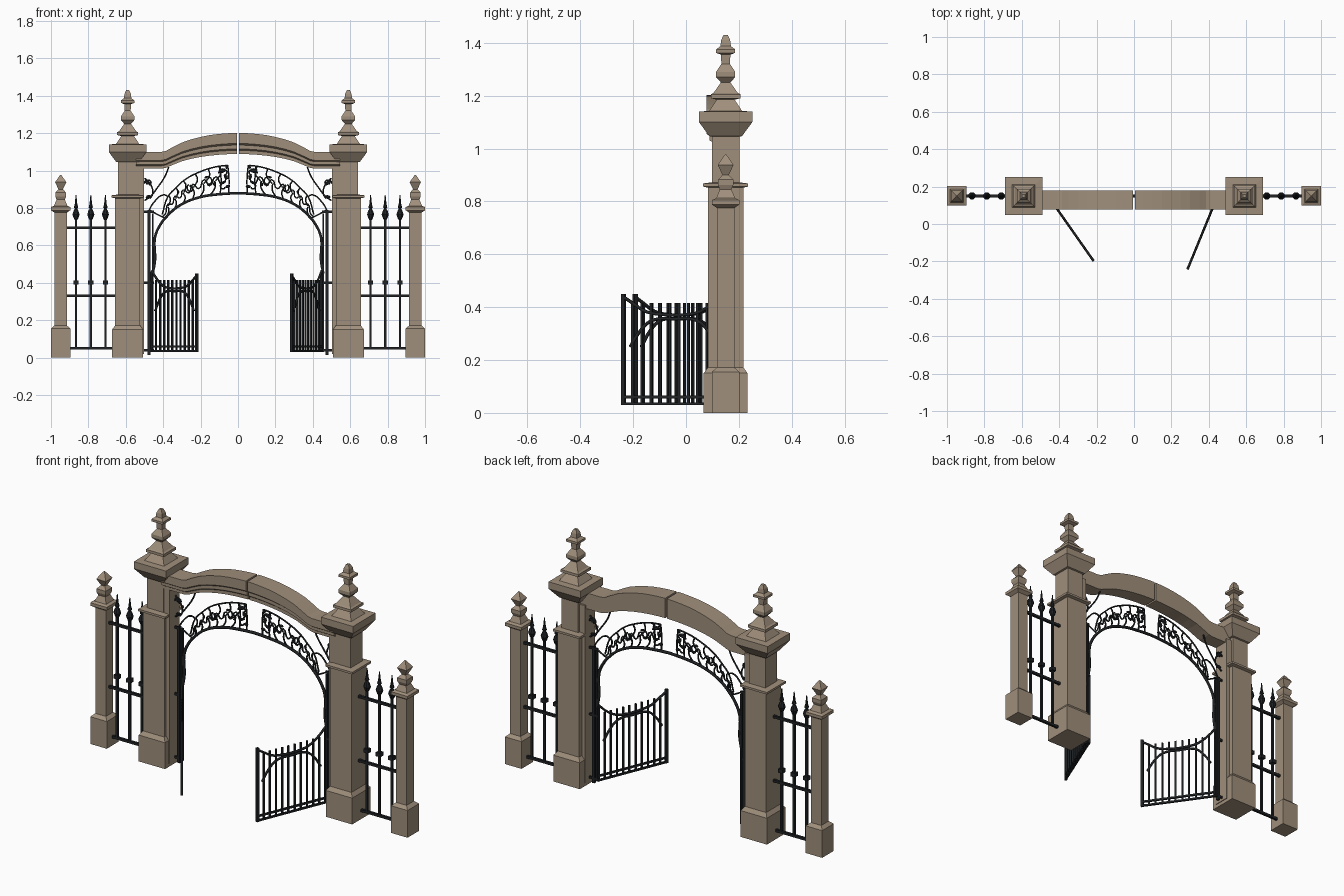
import bpy, bmesh, math
from mathutils import Matrix, Vector

if "Cube" in bpy.data.objects:
    bpy.data.objects.remove(bpy.data.objects["Cube"])

def material(name, rgb):
    m = bpy.data.materials.new(name)
    m.diffuse_color = (*rgb, 1)
    m.use_nodes = True
    m.node_tree.nodes["Principled BSDF"].inputs["Base Color"].default_value = m.diffuse_color
    return m

STONE = material("warm_stone", (0.35, 0.275, 0.20))
IRON = material("black_iron", (0.014, 0.016, 0.018))
YC = 0.15                      # depth of the wall line

def finish(bm, name, mat):
    bmesh.ops.recalc_face_normals(bm, faces=bm.faces)
    me = bpy.data.meshes.new(name)
    bm.to_mesh(me)
    bm.free()
    me.materials.append(mat)
    ob = bpy.data.objects.new(name, me)
    bpy.context.collection.objects.link(ob)
    return ob

def box(bm, x0, x1, y0, y1, z0, z1):
    m = Matrix.Translation(((x0 + x1) / 2, (y0 + y1) / 2, (z0 + z1) / 2))
    bmesh.ops.create_cube(bm, size=1, matrix=m @ Matrix.Diagonal((abs(x1 - x0), y1 - y0, z1 - z0, 1)))

def loft(bm, cx, cy, profile, sides=4):
    """Stack of regular rings; profile holds (z, half width)."""
    rings = []
    k = 1 / math.cos(math.pi / sides)
    for z, h in profile:
        rings.append([bm.verts.new((cx + h * k * math.cos((i + .5) * math.tau / sides),
                                    cy + h * k * math.sin((i + .5) * math.tau / sides), z))
                      for i in range(sides)])
    for a, b in zip(rings, rings[1:]):
        for i in range(sides):
            j = (i + 1) % sides
            bm.faces.new((a[i], a[j], b[j], b[i]))
    bm.faces.new(rings[0])
    bm.faces.new(rings[-1])

def rods(name, paths, r):
    """Smooth iron rods through (x, z) points in the wall plane."""
    cu = bpy.data.curves.new(name, 'CURVE')
    cu.dimensions = '3D'
    cu.bevel_depth, cu.bevel_resolution, cu.resolution_u = r, 1, 4
    cu.use_fill_caps = True
    for pts in paths:
        sp = cu.splines.new('BEZIER')
        sp.bezier_points.add(len(pts) - 1)
        for bp, (x, z) in zip(sp.bezier_points, pts):
            bp.co = (x, 0, z)
            bp.handle_left_type = bp.handle_right_type = 'AUTO'
    ob = bpy.data.objects.new(name, cu)
    bpy.context.collection.objects.link(ob)
    bpy.ops.object.select_all(action='DESELECT')
    bpy.context.view_layer.objects.active = ob
    ob.select_set(True)
    bpy.ops.object.convert(target='MESH')
    ob = bpy.context.object
    ob.data.materials.clear()
    ob.data.materials.append(IRON)
    return ob

def along(pts, t):
    """Point at fraction t of a polyline."""
    f = min(max(t, 0), .9999) * (len(pts) - 1)
    i = int(f)
    return Vector(pts[i]).lerp(Vector(pts[i + 1]), f - i)

MAIN = [(0, .083), (.15, .083), (.172, .067), (.852, .067), (.856, .085), (.868, .085), (.872, .052),
        (1.045, .052), (1.047, .062), (1.10, .101), (1.14, .101), (1.142, .062), (1.185, .034), (1.19, .056),
        (1.205, .056), (1.21, .046), (1.25, .018), (1.27, .036), (1.29, .036), (1.32, .016),
        (1.355, .018), (1.362, .036), (1.375, .036), (1.387, .02), (1.41, .017), (1.43, .008)]
SIDE = [(0, .052), (.155, .052), (.172, .033), (.775, .033), (.788, .052), (.805, .052), (.812, .036),
        (.845, .022), (.862, .029), (.882, .029), (.90, .012), (.938, .030), (.977, .003)]
SPEAR = [(.735, .006), (.745, .012), (.765, .019), (.785, .013), (.797, .006), (.803, .012),
         (.82, .007), (.87, .002)]
# Lintel outline: x, bottom z, top z
ARCH = [(.545, 1.01, 1.10), (.41, 1.01, 1.10), (.385, 1.015, 1.105), (.35, 1.03, 1.125), (.30, 1.05, 1.15),
        (.25, 1.063, 1.167), (.20, 1.073, 1.18), (.15, 1.08, 1.19), (.10, 1.085, 1.196), (.05, 1.088, 1.20),
        (.005, 1.089, 1.202)]
# Lintel section: y, height fraction
SECTION = [(.18, 1), (.077, 1), (.077, .50), (.088, .42), (.088, .24), (.098, .17), (.098, 0), (.18, 0)]

# Scrollwork outlines
INNER = [(.40, .735), (.36, .78), (.31, .815), (.25, .842), (.203, .858), (.14, .87), (.05, .879)]
OUTER = [(.405, .765), (.375, .86), (.33, .91), (.283, .952), (.20, .995), (.12, 1.02), (.06, 1.028)]

def between(t, f):
    return tuple(along(INNER, t).lerp(along(OUTER, t), f))

def spiral(cx, cz, r, start, turn):
    return [(cx + r * (1 - i / 8) * math.cos(start + turn * i * .75),
             cz + r * (1 - i / 8) * math.sin(start + turn * i * .75)) for i in range(7)]

for s, tag in ((1, "right"), (-1, "left")):
    # Stone pillars
    bm = bmesh.new()
    loft(bm, s * .59, YC, MAIN)
    finish(bm, f"main_pillar_{tag}", STONE)
    bm = bmesh.new()
    loft(bm, s * .948, YC, SIDE)
    finish(bm, f"side_pillar_{tag}", STONE)
    bm = bmesh.new()
    box(bm, s * .503, s * .56, .10, .19, .02, 1.03)
    finish(bm, f"pilaster_{tag}", STONE)

    # Moulded half of the lintel
    bm = bmesh.new()
    rings = [[bm.verts.new((s * x, y, zb + (zt - zb) * f)) for y, f in SECTION] for x, zb, zt in ARCH]
    n = len(SECTION)
    for a, b in zip(rings, rings[1:]):
        for i in range(n):
            bm.faces.new((a[i], a[(i + 1) % n], b[(i + 1) % n], b[i]))
    bm.faces.new(rings[0])
    bm.faces.new(rings[-1])
    finish(bm, f"lintel_{tag}", STONE)

    # Side fence with spear tops
    bm = bmesh.new()
    for z in (.05, .33, .695):
        box(bm, s * .65, s * .92, YC - .007, YC + .007, z - .007, z + .007)
    for x in (.866, .787, .709):
        box(bm, s * x - .006, s * x + .006, YC - .006, YC + .006, .05, .74)
        box(bm, s * x - .014, s * x + .014, YC - .014, YC + .014, .39, .412)
        loft(bm, s * x, YC, SPEAR, 8)
    finish(bm, f"side_fence_{tag}", IRON)

    # Gate posts beside the pillars
    bm = bmesh.new()
    box(bm, s * .467, s * .483, YC - .008, YC + .008, .015, .79)
    box(bm, s * .451, s * .461, YC - .006, YC + .006, .03, .77)
    for z in (.04, .40, .78):
        box(bm, s * .45, s * .505, YC - .005, YC + .005, z - .006, z + .006)
    finish(bm, f"gate_post_{tag}", IRON)

    # Overhead iron arch
    arch = [(.456, .45), (.444, .52), (.444, .643), (.417, .708), (.38, .756), (.31, .815),
            (.203, .858), (.096, .874), (0, .88)]
    rods(f"iron_arch_{tag}", [[(s * x, z) for x, z in arch]], .008).location.y = YC

    # Scrollwork: outer rim, wavy middle branch, staggered ribs, curls, bracket
    paths = [OUTER, [(.05, .88), (.048, .95), (.055, 1.03)], [(.095, .875), (.09, .95), (.10, 1.02)],
             [between(i / 14, .5 + .14 * (-1) ** i) for i in range(15)]]
    for i in range(1, 7):
        t = i / 7
        paths.append([between(t - .05, 0), between(t, .25), between(t - .01, .5)])
        paths.append([between(t, .5), between(t + .06, .75), between(t + .04, 1)])
    paths += [spiral(.075, .985, .03, 0, 1), spiral(.075, .915, .028, 2, -1),
              spiral(.16, .94, .03, 1, 1), spiral(.25, .905, .026, 1, -1)]
    paths += [[(.475, .79), (.43, .765), (.39, .745)], [(.475, .79), (.45, .83), (.40, .87), (.37, .86)],
              [(.50, .84), (.47, .86), (.43, .91), (.39, .97), (.37, 1.02)],
              [(.50, .96), (.47, .93), (.455, .88), (.47, .85)], spiral(.478, .93, .026, 0, 1)]
    rods(f"scrollwork_{tag}", [[(s * x, z) for x, z in p] for p in paths], .0045).location.y = YC

    # Forged leaves on the scrollwork
    bm = bmesh.new()
    leaves = [(.085, 1.0, .022), (.06, 1.02, .014), (.065, .965, .016), (.055, .915, .016), (.125, .93, .015),
              (.25, .915, .014), (.17, .965, .012), (.32, .885, .012), (.485, .935, .017), (.482, .86, .015)]
    for k, (x, z, r) in enumerate(leaves):
        m = (Matrix.Translation((s * x, YC, z)) @ Matrix.Rotation(s * k * 1.1, 4, 'Y')
             @ Matrix.Diagonal((r, .009, r * .6, 1)))
        bmesh.ops.create_icosphere(bm, subdivisions=1, radius=1, matrix=m)
    finish(bm, f"scroll_leaves_{tag}", IRON)

# Open gate leaves, built along +x from the hinge and then swung
for tag, hinge, d in (("left", (-.46, YC, 0), (.24, -.342)), ("right", (.447, YC, 0), (-.16, -.39))):
    angle = math.atan2(d[1], d[0])
    bm = bmesh.new()
    for z in (.035, .06):
        box(bm, 0, .42, -.005, .005, z - .005, z + .005)
    box(bm, .411, .425, -.007, .007, .03, .45)
    box(bm, -.005, .007, -.006, .006, .03, .46)
    for i in range(1, 11):
        u = i * .038
        box(bm, u - .0045, u + .0045, -.0045, .0045, .035, .415)
    bars = finish(bm, f"gate_bars_{tag}", IRON)
    rails = rods(f"gate_rails_{tag}", [
        [(0, .465), (.04, .425), (.10, .385), (.15, .373), (.27, .373), (.33, .385), (.38, .415), (.42, .44)],
        [(.03, .25), (.075, .315), (.12, .35), (.21, .355), (.30, .35), (.345, .315), (.39, .25)]], .0065)
    for ob in (bars, rails):
        ob.location = hinge
        ob.rotation_euler.z = angle
